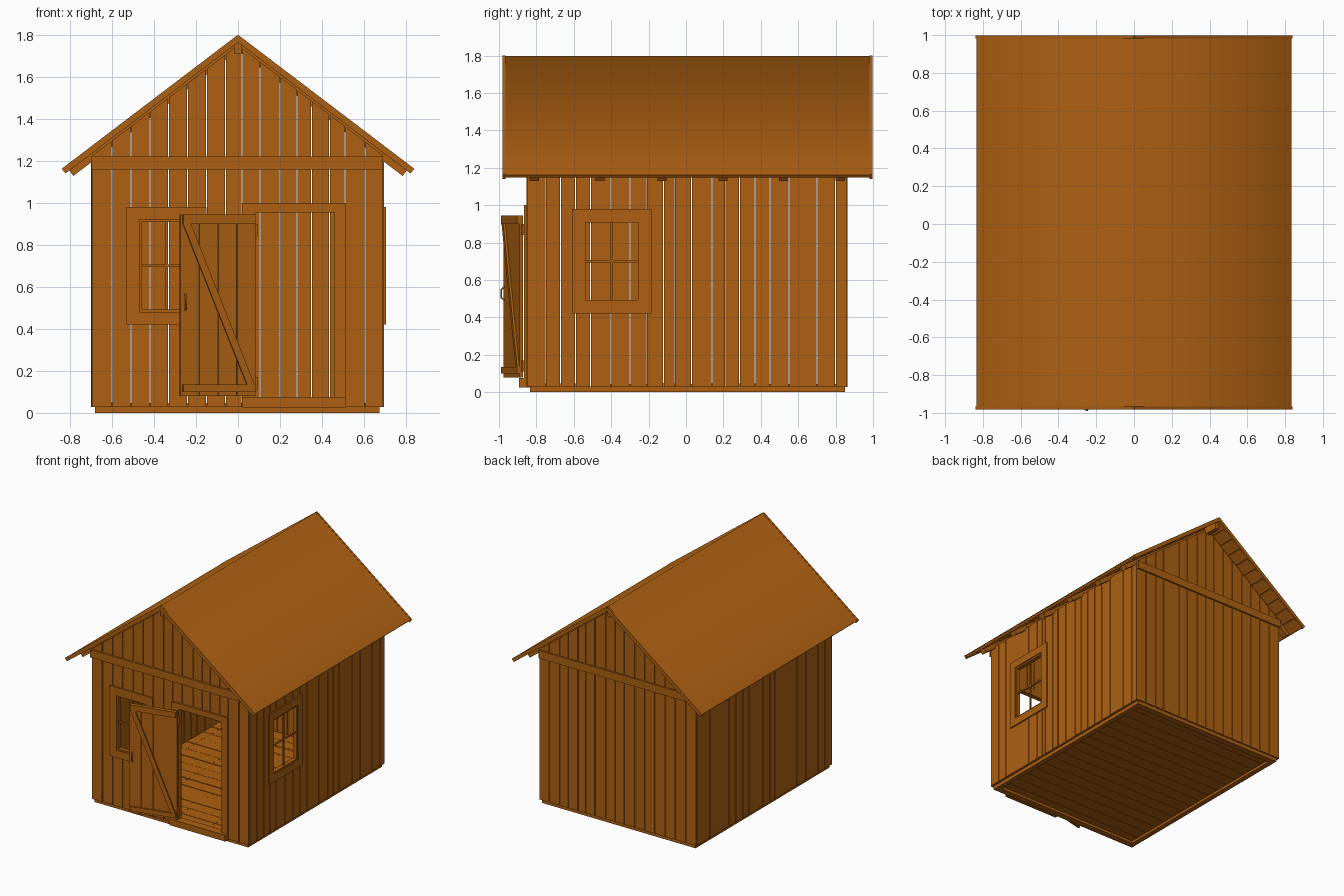
import bpy, bmesh, math, random
from mathutils import Vector

if "Cube" in bpy.data.objects:
    bpy.data.objects.remove(bpy.data.objects["Cube"])

random.seed(4)
wood = bpy.data.materials.new("brown wood")
wood.diffuse_color = (0.42, 0.118, 0.006, 1)
wood.use_nodes = True
wood.node_tree.nodes["Principled BSDF"].inputs["Base Color"].default_value = wood.diffuse_color

# frames map (u, v, depth) to world space
front = lambda u, v, d: (u, d, v)
side = lambda u, v, d: (d, u, v)
flat = lambda u, v, d: (u, v, d)
RIDGE, K = 1.797, 0.76
ANG = math.atan(K)
C, S = math.cos(ANG), math.sin(ANG)
L = 0.835 / C


def slope(s):
    return lambda u, v, d: (s * (u * C - v * S), d, RIDGE - u * S - v * C)


def prism(bm, f, pts, d0, d1):
    a = [bm.verts.new(f(u, v, d0)) for u, v in pts]
    b = [bm.verts.new(f(u, v, d1)) for u, v in pts]
    n = len(pts)
    bm.faces.new(a)
    bm.faces.new(b[::-1])
    for i in range(n):
        j = (i + 1) % n
        bm.faces.new((a[i], b[i], b[j], a[j]))


def rect(bm, f, u0, u1, v0, v1, d0, d1):
    prism(bm, f, [(u0, v0), (u1, v0), (u1, v1), (u0, v1)], d0, d1)


def finish(bm, name, fix=True):
    if fix:
        bmesh.ops.recalc_face_normals(bm, faces=bm.faces[:])
    me = bpy.data.meshes.new(name)
    bm.to_mesh(me)
    bm.free()
    me.materials.append(wood)
    ob = bpy.data.objects.new(name, me)
    bpy.context.collection.objects.link(ob)
    return ob


def wall(name, f, cuts, d, inward, top, holes=(), gap=0.005):
    """Row of vertical boards, split around rectangular openings."""
    bm = bmesh.new()
    edges = sorted(set(cuts) | {h[i] for h in holes for i in (0, 1)})
    for a, b in zip(edges, edges[1:]):
        out = d - inward * random.uniform(0, 0.003)
        ga = gap / 2 if a in cuts else 0
        gb = gap / 2 if b in cuts else 0
        a2, b2 = a + ga, b - gb
        spans, z = [], 0.028
        for h in holes:
            if a >= h[0] - 1e-6 and b <= h[1] + 1e-6:
                if h[2] > z:
                    spans.append((z, h[2]))
                z = h[3]
        for z0, z1 in spans:
            rect(bm, f, a2, b2, z0, z1, out, d + inward * 0.022)
        pts = [(a2, z), (b2, z), (b2, top(b2))]
        if a2 < 0 < b2:
            pts.append((0, top(0)))
        prism(bm, f, pts + [(a2, top(a2))], out, d + inward * 0.022)
    return finish(bm, name)


# walls
gable = lambda x: RIDGE - 0.045 - K * abs(x)
level = lambda y: 1.215
DOOR = (0.08, 0.46, 0.075, 0.955)
FWIN = (-0.47, -0.21, 0.48, 0.92)
SWIN = (-0.55, -0.245, 0.48, 0.92)
XC = [-0.695, -0.60, -0.51, -0.42, -0.33, -0.24, -0.15, -0.06, 0.02, 0.105, 0.20,
      0.28, 0.35, 0.435, 0.51, 0.605, 0.69]
YC = [-0.845, -0.75, -0.67, -0.59, -0.51, -0.40, -0.30, -0.21, -0.12, -0.06, 0.03,
      0.14, 0.21, 0.285, 0.37, 0.45, 0.55, 0.70, 0.80, 0.86]
wall("front_wall", front, XC, -0.85, 1, gable, (FWIN, DOOR))
wall("back_wall", front, XC, 0.86, -1, gable)
wall("right_wall", side, YC, 0.692, -1, level, (SWIN,))
wall("left_wall", side, YC, -0.697, 1, level)

# boards across the foot of both gables
bm = bmesh.new()
rect(bm, front, -0.698, 0.69, 1.16, 1.222, -0.866, -0.85)
rect(bm, front, -0.698, 0.69, 1.16, 1.222, 0.86, 0.875)
finish(bm, "gable_bands")

# floor: rim beams, planks across, nail heads
bm = bmesh.new()
rect(bm, flat, -0.68, 0.675, -0.835, -0.785, 0, 0.03)
rect(bm, flat, -0.68, 0.675, 0.80, 0.85, 0, 0.03)
rect(bm, flat, -0.68, -0.64, -0.785, 0.80, 0, 0.03)
rect(bm, flat, 0.635, 0.675, -0.785, 0.80, 0, 0.03)
finish(bm, "floor_rim")
bm = bmesh.new()
n = 16
w = 1.65 / n
for i in range(n):
    y = -0.82 + i * w
    t = 0.045 + random.uniform(-0.002, 0.002)
    rect(bm, flat, -0.672, 0.667, y + 0.002, y + w - 0.002, 0.02, t)
    for x in (-0.6, -0.3, 0, 0.3, 0.6):
        for dy in (0.02, w - 0.02):
            rect(bm, flat, x - 0.003, x + 0.003, y + dy - 0.003, y + dy + 0.003, t, t + 0.002)
finish(bm, "floor_planks")


def window(name, f, h, d, out):
    """Mitred trim, sash and crossed bars around opening h."""
    bm = bmesh.new()
    u0, u1, v0, v1 = h

    def ring(i, o, d0, d1):
        inn = [(u0 + i, v0 + i), (u1 - i, v0 + i), (u1 - i, v1 - i), (u0 + i, v1 - i)]
        ext = [(u0 - o, v0 - o), (u1 + o, v0 - o), (u1 + o, v1 + o), (u0 - o, v1 + o)]
        for k in range(4):
            j = (k + 1) % 4
            prism(bm, f, [inn[k], inn[j], ext[j], ext[k]], d0, d1)
    ring(0, 0.06, d, d + out * 0.012)
    ring(0.012, 0, d - out * 0.028, d + out * 0.004)
    m, q = (u0 + u1) / 2, (v0 + v1) / 2
    rect(bm, f, m - 0.006, m + 0.006, v0, v1, d - out * 0.018, d - out * 0.006)
    rect(bm, f, u0, u1, q - 0.006, q + 0.006, d - out * 0.019, d - out * 0.005)
    finish(bm, name)


window("front_window", front, FWIN, -0.85, -1)
window("side_window", side, SWIN, 0.692, 1)

# door frame and step
bm = bmesh.new()
rect(bm, front, 0.02, 0.08, 0.07, 0.955, -0.866, -0.828)
rect(bm, front, 0.46, 0.512, 0.07, 0.955, -0.866, -0.828)
rect(bm, front, 0.02, 0.512, 0.955, 1.0, -0.866, -0.828)
rect(bm, front, 0.02, 0.512, 0.025, 0.075, -0.892, -0.825)
finish(bm, "door_frame")

# open door, hinged on its left post; depth points outward
hinge = Vector((0.08, -0.872, 0))
along = Vector((-0.36, -0.088, 0)).normalized()
outw = Vector((along.y, -along.x, 0))
if outw.y > 0:
    outw = -outw
door = lambda u, v, d: hinge + along * u + outw * d + Vector((0, 0, v))
bm = bmesh.new()
for i in range(4):
    rect(bm, door, i * 0.0925 + 0.001, i * 0.0925 + 0.091, 0.08, 0.945, 0, 0.018)
finish(bm, "door_boards")
bm = bmesh.new()
rect(bm, door, 0.005, 0.358, 0.90, 0.945, 0.018, 0.032)
rect(bm, door, 0.005, 0.358, 0.10, 0.135, 0.018, 0.032)
prism(bm, door, [(0.008, 0.135), (0.045, 0.135), (0.358, 0.90), (0.32, 0.90)], 0.018, 0.030)
finish(bm, "door_braces")
bm = bmesh.new()
for z in (0.11, 0.84):
    rect(bm, door, -0.012, 0.012, z, z + 0.06, -0.006, 0.008)
finish(bm, "door_hinges")
cu = bpy.data.curves.new("door_handle", 'CURVE')
cu.dimensions = '3D'
cu.bevel_depth = 0.005
cu.bevel_resolution = 1
cu.use_fill_caps = True
sp = cu.splines.new('POLY')
path = [(0.49, 0.016), (0.505, 0.034), (0.55, 0.034), (0.565, 0.016)]
sp.points.add(len(path) - 1)
for p, (z, d) in zip(sp.points, path):
    p.co = (*door(0.345, z, d), 1)
cu.materials.append(wood)
bpy.context.collection.objects.link(bpy.data.objects.new("door_handle", cu))

# roof: smooth sheet over lengthwise boards, end trims, rafters, ridge beam
Y0, Y1 = -0.98, 0.995
bm = bmesh.new()
rows = [[bm.verts.new((x, y, RIDGE + 0.002 - K * abs(x))) for x in (-0.835, 0, 0.835)]
        for y in (Y0, Y1)]
for i in (0, 1):
    bm.faces.new((rows[0][i], rows[0][i + 1], rows[1][i + 1], rows[1][i])).smooth = True
finish(bm, "roof_sheet", False)

boards, trim, raft = bmesh.new(), bmesh.new(), bmesh.new()
for s in (-1, 1):
    f = slope(s)
    prism(boards, f, [(0, 0), (L, 0), (L, 0.008), (0.008 * K, 0.008)], Y0, Y1)
    n = 11
    for i in range(n):
        a, b = i * L / n, (i + 1) * L / n - 0.006
        a = max(a, 0.02 * K)
        prism(boards, f, [(a, 0.008), (b, 0.008), (b, 0.022), (a, 0.016)], Y0 + 0.01, Y1 - 0.01)
    for y in (Y0, Y1 - 0.012):
        prism(trim, f, [(0, -0.003), (L + 0.003, -0.003), (L + 0.003, 0.026), (0.026 * K, 0.026)],
              y - 0.002, y + 0.014)
    for y in (-0.812, -0.46, -0.128, 0.198, 0.522, 0.825):
        prism(raft, f, [(0.022 * K, 0.022), (L - 0.02, 0.022), (L - 0.02, 0.058), (0.058 * K, 0.058)],
              y - 0.025, y + 0.025)
finish(boards, "roof_boards")
finish(trim, "roof_end_trim")
finish(raft, "rafters")
bm = bmesh.new()
rect(bm, front, -0.018, 0.016, 1.71, 1.768, -0.96, 0.97)
finish(bm, "ridge_beam")
